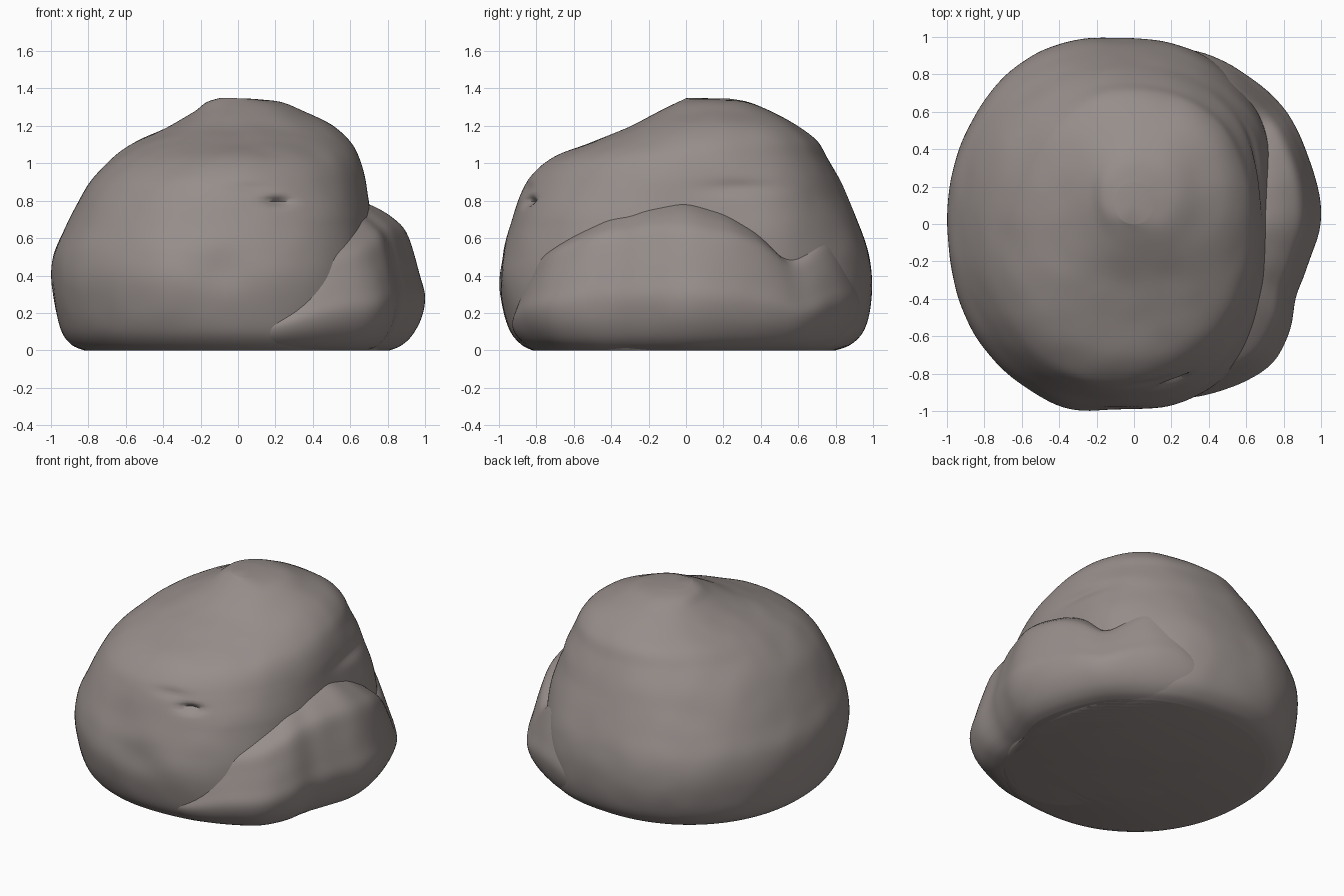
import bpy, bmesh, math
from mathutils import Vector, noise

if "Cube" in bpy.data.objects:
    bpy.data.objects.remove(bpy.data.objects["Cube"])

stone = bpy.data.materials.new("warm grey stone")
stone.diffuse_color = (0.31, 0.271, 0.258, 1)
stone.use_nodes = True
stone.node_tree.nodes["Principled BSDF"].inputs["Base Color"].default_value = stone.diffuse_color


def spline(keys, u):
    """Catmull-Rom through rows of equal length, u in 0..1."""
    n = len(keys) - 1
    i = min(int(u * n), n - 1)
    t = u * n - i
    a, b, c, d = (keys[min(max(k, 0), n)] for k in (i - 1, i, i + 1, i + 2))
    return [0.5 * (2 * q + (r - p) * t + (2 * p - 5 * q + 4 * r - s) * t * t
                   + (3 * q - p - 3 * r + s) * t ** 3) for p, q, r, s in zip(a, b, c, d)]


def lookup(table, x):
    """Partly smooth-stepped interpolation of (x, value) pairs."""
    for (x0, v0), (x1, v1) in zip(table, table[1:]):
        if x <= x1:
            t = max(0, (x - x0) / (x1 - x0))
            return v0 + (v1 - v0) * (0.6 * t + 0.4 * t * t * (3 - 2 * t))
    return table[-1][1]


def loft(name, point, rows, segs):
    """Closed skin through rings given by point(u, angle)."""
    bm = bmesh.new()
    rings = [[bm.verts.new(point(j / rows, 2 * math.pi * i / segs)) for i in range(segs)]
             for j in range(rows + 1)]
    for lo, hi in zip(rings, rings[1:]):
        for i in range(segs):
            k = (i + 1) % segs
            bm.faces.new((lo[i], lo[k], hi[k], hi[i]))
    bm.faces.new(rings[0][::-1])
    top = rings[-1]
    mid = bm.verts.new(sum((v.co for v in top), Vector()) / segs)
    for i in range(segs):
        bm.faces.new((top[i], top[(i + 1) % segs], mid))
    me = bpy.data.meshes.new(name)
    bm.to_mesh(me)
    bm.free()
    me.materials.append(stone)
    ob = bpy.data.objects.new(name, me)
    bpy.context.collection.objects.link(ob)
    bpy.context.view_layer.objects.active = ob
    ob.select_set(True)
    bpy.ops.object.shade_smooth_by_angle(angle=math.radians(50))
    ob.select_set(False)
    return ob


def rough(p, amount):
    """Soft lumps that fade out at the ground."""
    fade = min(1, p.z / 0.2)
    n = noise.noise(p * 2.6 + Vector((3, 1, 7))) + 0.4 * noise.noise(p * 6)
    return p * (1 + amount * fade * n)


# Main boulder: height, left, right, front, back
BODY = [(0, -.82, .76, -.82, .80), (.03, -.89, .78, -.88, .88), (.1, -.945, .79, -.94, .95),
        (.22, -.98, .78, -.98, .99), (.38, -1, .76, -1, 1), (.52, -.985, .74, -.98, .98),
        (.66, -.925, .72, -.94, .93), (.8, -.855, .70, -.895, .87), (.92, -.775, .68, -.835, .82),
        (1.03, -.67, .645, -.71, .755), (1.12, -.55, .59, -.50, .70), (1.2, -.37, .50, -.31, .60),
        (1.27, -.24, .36, -.17, .47), (1.325, -.17, .24, -.05, .34), (1.348, -.1, .1, .0, .22)]

# Squareness of the two right-hand corners by height
FRONT_CORNER = [(0, 2.4), (.45, 2.5), (.7, 2.4), (.9, 2.1), (1.4, 2.05)]
BACK_CORNER = [(0, 2.35), (.5, 2.5), (.85, 2.35), (1.1, 2.2), (1.4, 2.1)]

# Dents and bumps: centre, size, depth toward the axis
DENTS = [((.22, -.87, .80), (.07, .12, .022), .05), ((.08, -.87, .87), (.12, .15, .03), .015),
         ((-.1, -.96, .42), (.14, .2, .1), .02), ((-.36, -.88, .40), (.14, .2, .2), -.015),
         ((.15, -.3, 1.17), (.2, .2, .3), .015), ((-.5, -.1, 1.12), (.15, .2, .2), .01),
         ((.70, .3, .87), (.2, .2, .04), .02), ((.70, .55, .72), (.2, .25, .25), -.05)]


def body_point(u, a):
    z, l, r, f, b = spline(BODY, u)
    c, s = math.cos(a), math.sin(a)
    n = 2.12
    if c > 0:
        n = lookup(BACK_CORNER if s > 0 else FRONT_CORNER, z)
        n = 2.12 + (n - 2.12) * min(1, c * 4)
    e = 2 / n
    cx, cy, rx, ry = (l + r) / 2, (f + b) / 2, (r - l) / 2, (b - f) / 2
    p = Vector((cx + rx * math.copysign(abs(c) ** e, c),
                cy + ry * math.copysign(abs(s) ** e, s), max(z, 0)))
    low = p.z
    for centre, size, depth in DENTS:
        q = sum(((p[k] - centre[k]) / size[k]) ** 2 for k in range(3))
        inward = Vector((-p.x, -p.y, 0 if centre[2] < 1 else -.6)).normalized()
        p += inward * depth * math.exp(-q)
    p = rough(p, .008)
    p.z = 0 if low < .001 else max(p.z, 0)
    return p


loft("boulder_body", body_point, 96, 160)

# Side slab: outline radius and crest height by angle in degrees
OUTLINE = [(-180, .45), (-100, .7), (-88, .88), (-78, .955), (-66, 1.0), (-58, 1.02),
           (-46, 1.055), (-33, 1.01), (-25, .945), (-12, .955), (0, 1.0), (18, 1.0),
           (38, 1.015), (56, 1.0), (70, .985), (82, .95), (100, .7), (180, .45)]
CREST = [(-180, .25), (-88, .28), (-75, .40), (-66, .52), (-58, .61), (-48, .65), (-40, .70),
         (-30, .765), (-15, .80), (0, .80), (16, .755), (27, .69), (39, .54), (47, .64),
         (55, .74), (68, .73), (85, .5), (100, .3), (180, .25)]
SLAB = [(0, .81), (.03, .87), (.1, .93), (.22, .98), (.36, 1.0), (.5, .975), (.66, .94),
        (.8, .90), (.88, .835), (.95, .75), (.99, .68), (1.0, .6), (.96, .5)]


def slab_point(u, a):
    t, r = spline(SLAB, u)
    deg = (math.degrees(a) + 180) % 360 - 180
    # average over nearby angles to soften the radial ribs
    r *= sum(lookup(OUTLINE, deg + d) for d in (-4, -2, 0, 2, 4)) / 5
    h = sum(lookup(CREST, deg + d) for d in (-3, 0, 3)) / 3
    p = Vector((r * math.cos(a), r * math.sin(a), max(0, t) * h))
    low = p.z
    p = rough(p, .008)
    p.z = 0 if low < .001 else max(p.z, 0)
    return p


loft("side_slab", slab_point, 48, 160)
